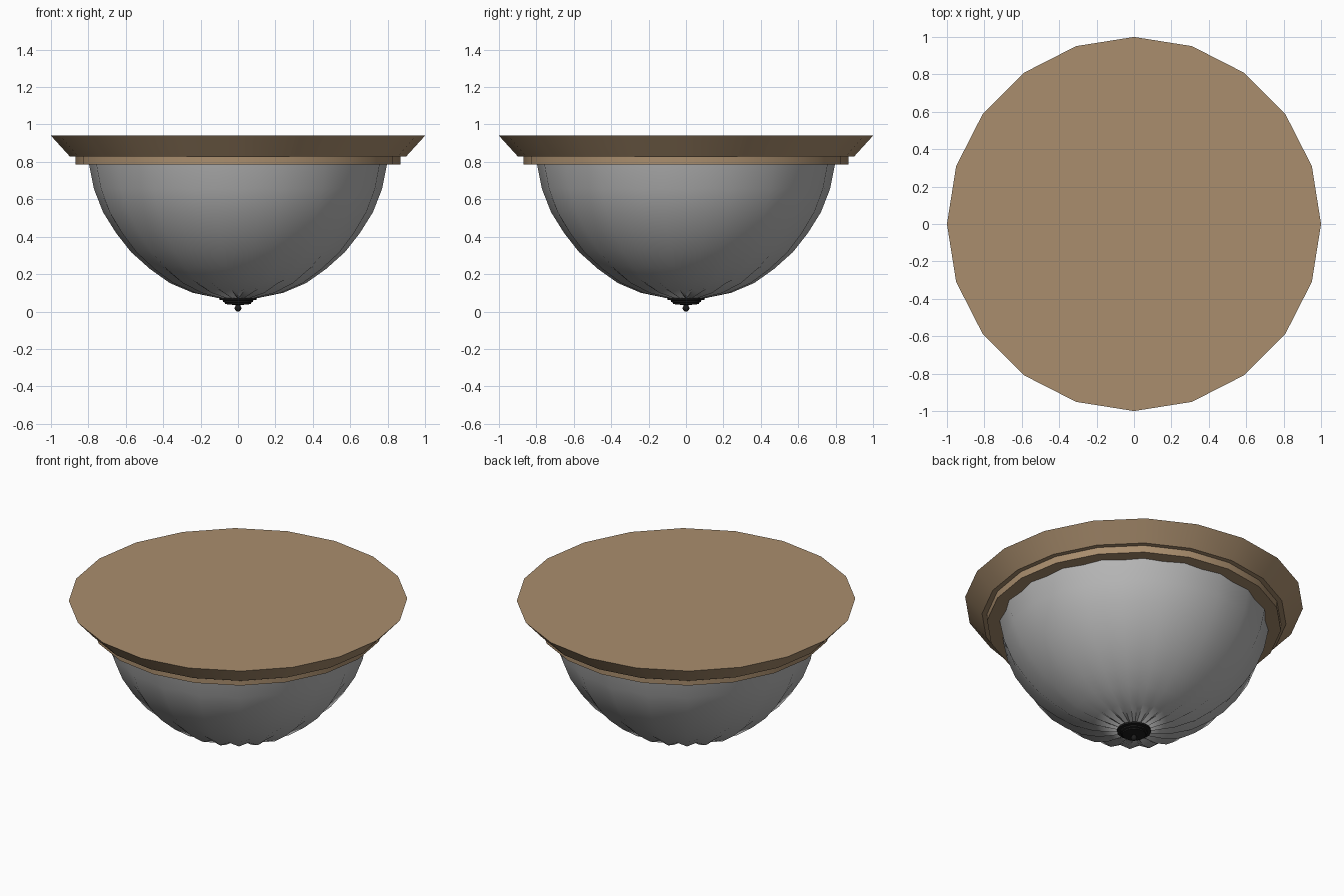
import bpy, math
from math import sin, cos, pi, radians

if "Cube" in bpy.data.objects:
    bpy.data.objects.remove(bpy.data.objects["Cube"])


def material(name, rgb):
    m = bpy.data.materials.new(name)
    m.diffuse_color = (*rgb, 1)
    m.use_nodes = True
    m.node_tree.nodes["Principled BSDF"].inputs["Base Color"].default_value = m.diffuse_color
    return m


BROWN = material("bronze brown", (0.40, 0.27, 0.155))
GREY = material("frosted glass grey", (0.47, 0.47, 0.47))
BLACK = material("finial black", (0.012, 0.012, 0.012))


def lathe(name, profile, sides, mat, angle, flute=0.0):
    """Revolve (radius, z) points, top to bottom; flute offsets every second side inward."""
    verts, faces, rings = [], [], []
    for r, z in profile:
        if r == 0:
            rings.append([len(verts)] * sides)
            verts.append((0, 0, z))
            continue
        rings.append(range(len(verts), len(verts) + sides))
        for i in range(sides):
            d = flute * (i % 2) * min(1, r / 0.12)
            # offset points toward the bowl centre
            dx, dz = r, z - 0.85
            n = math.hypot(dx, dz)
            rr, zz = r - d * dx / n, z - (d * dz / n if z < 0.75 else 0)
            a = 2 * pi * i / sides
            verts.append((rr * cos(a), rr * sin(a), zz))
    for up, lo in zip(rings, rings[1:]):
        for i in range(sides):
            j = (i + 1) % sides
            f = list(dict.fromkeys((up[i], lo[i], lo[j], up[j])))
            faces.append(f)
    me = bpy.data.meshes.new(name)
    me.from_pydata(verts, [], faces)
    me.materials.append(mat)
    ob = bpy.data.objects.new(name, me)
    bpy.context.collection.objects.link(ob)
    bpy.ops.object.select_all(action='DESELECT')
    ob.select_set(True)
    bpy.context.view_layer.objects.active = ob
    bpy.ops.object.shade_smooth_by_angle(angle=radians(angle))
    return ob


# Ceiling plate: flared rim and stepped band
lathe("ceiling_plate", [(0, 0.94), (1, 0.94), (0.90, 0.83), (0.87, 0.83),
                        (0.87, 0.785), (0, 0.785)], 20, BROWN, 30)

# Fluted glass bowl
lathe("glass_bowl", [(0.797, 0.79), (0.77, 0.655), (0.722, 0.532), (0.652, 0.42),
                     (0.572, 0.318), (0.47, 0.227), (0.364, 0.152), (0.241, 0.10),
                     (0.096, 0.07), (0, 0.066)], 40, GREY, 60, flute=0.02)

# Finial: stacked discs, stem and ball
ball = [(0.018 * sin(t * pi / 8), 0.018 + 0.018 * cos(t * pi / 8)) for t in range(2, 8)]
lathe("finial", [(0, 0.074), (0.10, 0.072), (0.10, 0.062), (0.08, 0.060), (0.08, 0.051),
                 (0.07, 0.048), (0.07, 0.040), (0.03, 0.036), (0.012, 0.034)]
      + ball + [(0, 0)], 20, BLACK, 30)
